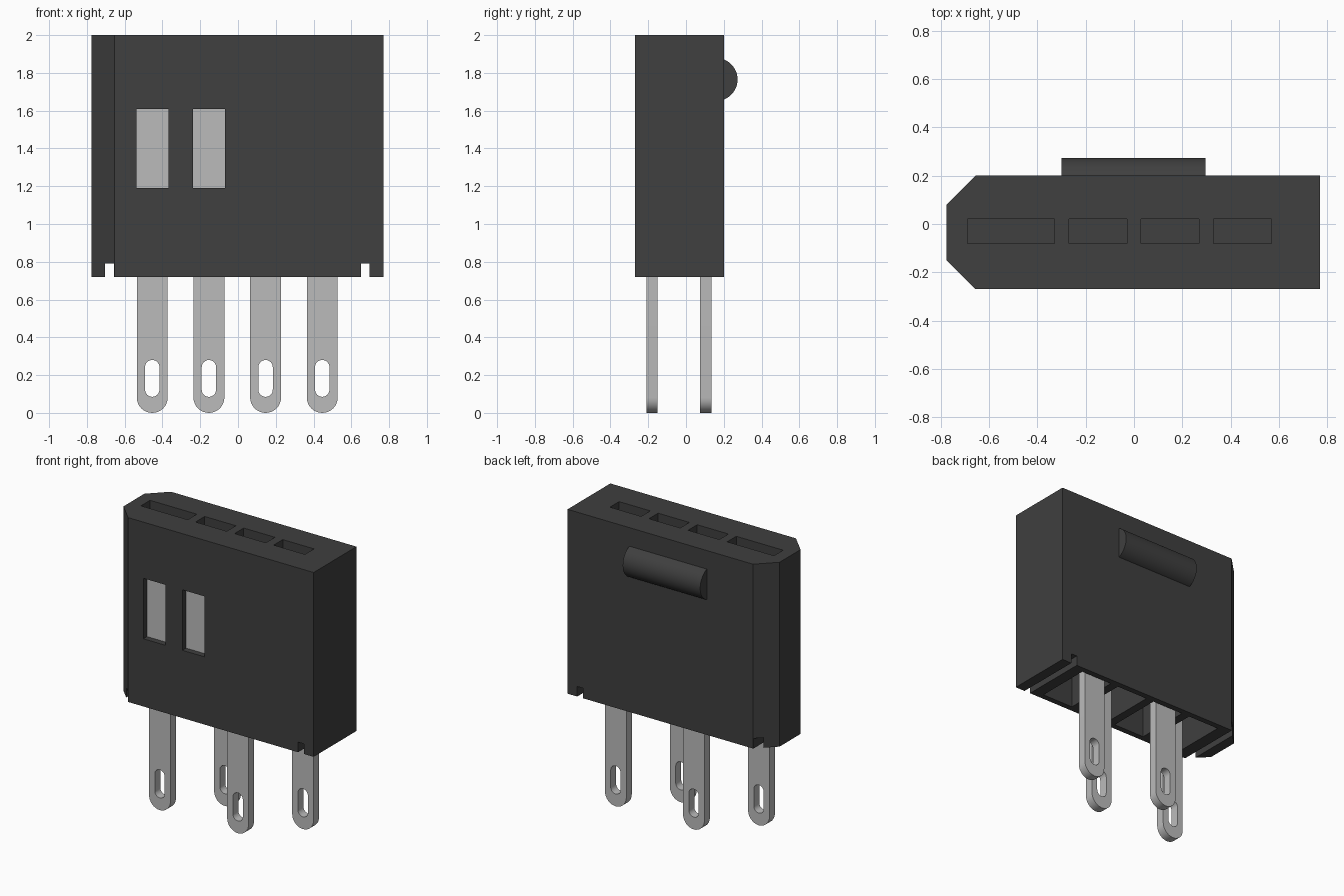
import bpy, bmesh, math
from mathutils import Vector

cube = bpy.data.objects.get("Cube")
if cube:
    bpy.data.objects.remove(cube, do_unlink=True)


def material(name, value):
    m = bpy.data.materials.new(name)
    m.use_nodes = True
    colour = (value, value, value, 1)
    m.diffuse_color = colour
    m.node_tree.nodes["Principled BSDF"].inputs["Base Color"].default_value = colour
    return m


PLASTIC = material("dark plastic", 0.05)
METAL = material("light metal", 0.5)


def prism(bm, outline, offset):
    """Extrude a planar outline of 3D points along an offset."""
    face = bm.faces.new([bm.verts.new(p) for p in outline])
    top = bmesh.ops.extrude_face_region(bm, geom=[face])["geom"]
    bmesh.ops.translate(bm, vec=Vector(offset),
                        verts=[v for v in top if isinstance(v, bmesh.types.BMVert)])


def box(bm, x, y, z):
    prism(bm, [(x[0], y[0], z[0]), (x[1], y[0], z[0]),
               (x[1], y[1], z[0]), (x[0], y[1], z[0])], (0, 0, z[1] - z[0]))


def finish(bm, name, mat):
    bmesh.ops.recalc_face_normals(bm, faces=bm.faces)
    mesh = bpy.data.meshes.new(name)
    bm.to_mesh(mesh)
    bm.free()
    mesh.materials.append(mat)
    obj = bpy.data.objects.new(name, mesh)
    bpy.context.collection.objects.link(obj)
    return obj


def activate(obj):
    bpy.ops.object.select_all(action='DESELECT')
    obj.select_set(True)
    bpy.context.view_layer.objects.active = obj


def cut(obj, cutter):
    mod = obj.modifiers.new("cut", 'BOOLEAN')
    mod.operation = 'DIFFERENCE'
    mod.solver = 'EXACT'
    mod.object = cutter
    activate(obj)
    bpy.ops.object.modifier_apply(modifier=mod.name)
    bpy.data.objects.remove(cutter, do_unlink=True)


def smooth(obj):
    activate(obj)
    bpy.ops.object.shade_smooth_by_angle(angle=math.radians(30))


def stadium(x, y, r, low, high, steps=16):
    """Upright rounded slot outline in the XZ plane; low and high are arc centres."""
    pts = []
    for centre, start in ((low, math.pi), (high, 0)):
        for i in range(steps + 1):
            a = start + math.pi * i / steps
            pts.append((x + r * math.cos(a), y, centre + r * math.sin(a)))
    return pts


PITCH, BASE, TOP = 0.3, 0.72, 2.0
FRONT, BACK = -0.27, 0.2
centres = [(i - 1.5) * PITCH for i in range(4)]

# Housing block with two chamfered corners on its right end
bm = bmesh.new()
prism(bm, [(0.77, FRONT, BASE), (0.77, BACK, BASE), (-0.655, BACK, BASE),
           (-0.775, 0.08, BASE), (-0.775, -0.15, BASE), (-0.655, FRONT, BASE)],
      (0, 0, TOP - BASE))
housing = finish(bm, "housing", PLASTIC)

# Openings: top slots, bottom cavities, front windows and bottom notches
bm = bmesh.new()
for i, x in enumerate(centres):
    left = x - (0.24 if i == 0 else 0.12)
    box(bm, (left, x + 0.12), (-0.08, 0.02), (1.68, TOP + 0.1))
    box(bm, (x - 0.12, x + 0.12), (-0.23, 0.16), (BASE - 0.1, 1.1))
for x in centres[:2]:
    box(bm, (x - 0.088, x + 0.082), (FRONT - 0.1, -0.2), (1.19, 1.61))
for x in (-0.68, 0.673):
    box(bm, (x - 0.023, x + 0.023), (-0.5, 0.5), (BASE - 0.1, 0.79))
cut(housing, finish(bm, "housing_cutter", PLASTIC))

# Rounded latch ridge on the back
bm = bmesh.new()
radius, centre_y = 0.114, 0.159
spread = math.acos((BACK - 0.01 - centre_y) / radius)
arc = [spread * (2 * i / 24 - 1) for i in range(25)]
prism(bm, [(-0.3, centre_y + radius * math.cos(a), 1.765 + radius * math.sin(a))
           for a in arc], (0.595, 0, 0))
smooth(finish(bm, "latch_ridge", PLASTIC))

# Metal plates seen through the windows
for i, x in enumerate(centres[:2]):
    bm = bmesh.new()
    box(bm, (x - 0.088, x + 0.082), (-0.23, -0.19), (1.19, 1.61))
    finish(bm, f"window_contact_{i + 1}", METAL)

# Solder pins, staggered between front and back rows
for i, x in enumerate(centres):
    y = -0.21 if i % 2 == 0 else 0.075
    r = 0.082
    bm = bmesh.new()
    outline = [p for p in stadium(x - 0.004, y, r, r, 1.15) if p[2] < 0.1]
    outline += [(x - 0.004 + r, y, 1.15), (x - 0.004 - r, y, 1.15)]
    prism(bm, outline, (0, 0.06, 0))
    pin = finish(bm, f"pin_{i + 1}", METAL)
    bm = bmesh.new()
    prism(bm, stadium(x - 0.004, y - 0.1, 0.038, 0.123, 0.242), (0, 0.3, 0))
    cut(pin, finish(bm, "pin_cutter", METAL))
    smooth(pin)
